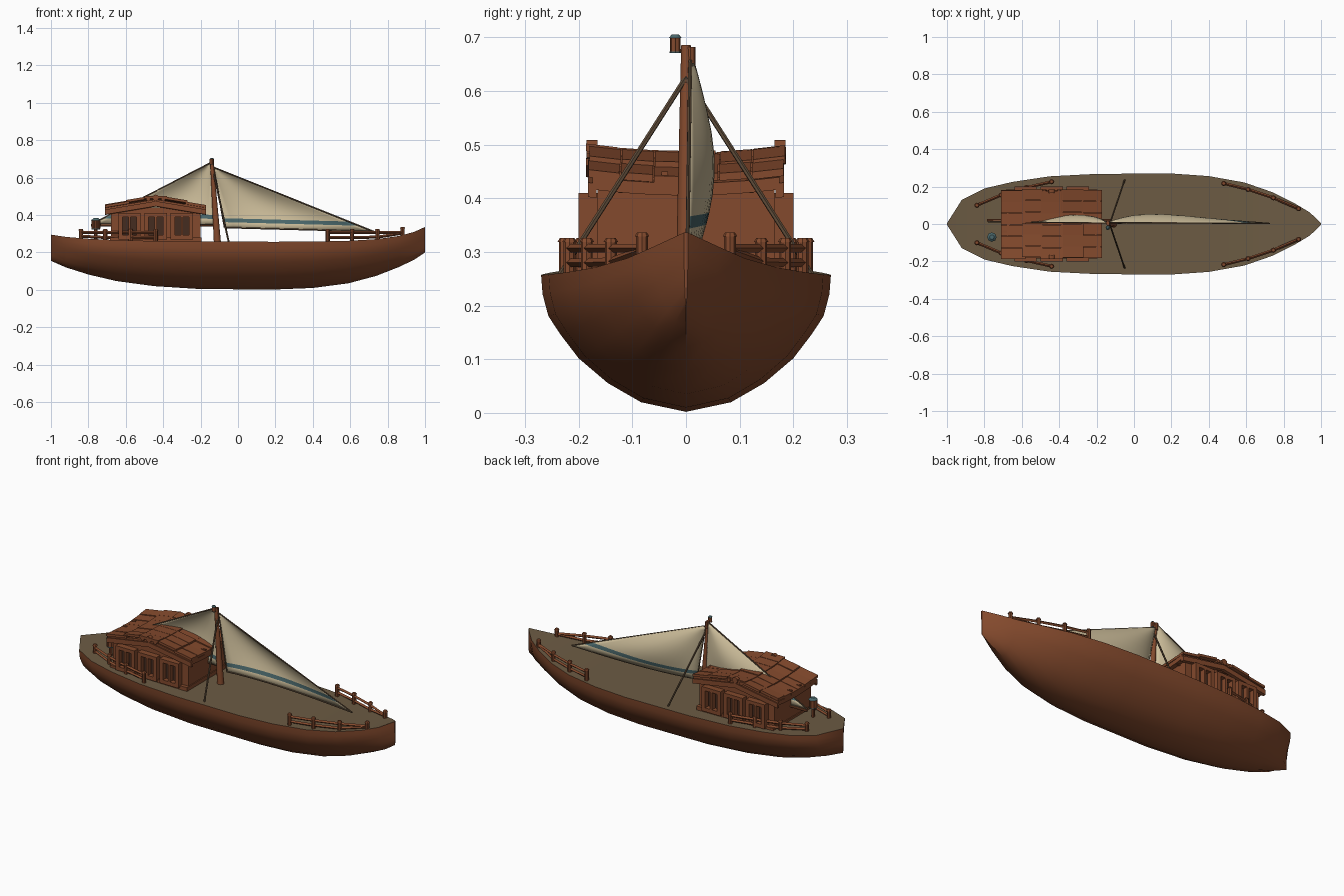
import bpy, bmesh, math, random
from mathutils import Vector as V

random.seed(4)
cube = bpy.data.objects.get("Cube")
if cube:
    bpy.data.objects.remove(cube)


def material(name, color):
    m = bpy.data.materials.new(name)
    m.use_nodes = True
    m.diffuse_color = (*color, 1)
    m.node_tree.nodes["Principled BSDF"].inputs["Base Color"].default_value = (*color, 1)
    return m


WOOD = material("red brown wood", (0.23, 0.068, 0.026))
DECK = material("weathered deck", (0.15, 0.105, 0.057))
CLOTH = material("cream cloth", (0.62, 0.52, 0.33))
TEAL = material("teal", (0.07, 0.14, 0.15))
ROPE = material("dark rope", (0.11, 0.07, 0.04))
DARK = material("dark window", (0.06, 0.025, 0.014))


def finish(name, bm, mats, smooth=None):
    me = bpy.data.meshes.new(name)
    bm.to_mesh(me)
    bm.free()
    ob = bpy.data.objects.new(name, me)
    bpy.context.collection.objects.link(ob)
    for m in mats:
        me.materials.append(m)
    if smooth:
        bpy.ops.object.select_all(action='DESELECT')
        ob.select_set(True)
        bpy.context.view_layer.objects.active = ob
        bpy.ops.object.shade_smooth_by_angle(angle=math.radians(smooth))
    return ob


def add_box(bm, lo, hi, shift=None):
    """Box between two corners; shift(v) optionally bends its vertices."""
    lo, hi = V(lo), V(hi)
    for v in bmesh.ops.create_cube(bm, size=1)["verts"]:
        v.co = (lo + hi) / 2 + V(c * (h - l) for c, h, l in zip(v.co, hi, lo))
        if shift:
            v.co.z += shift(v.co)


def box(name, lo, hi, mat=WOOD):
    bm = bmesh.new()
    add_box(bm, lo, hi)
    return finish(name, bm, [mat])


def add_rod(bm, a, b, r1, r2, sides=8):
    a, b = V(a), V(b)
    vs = bmesh.ops.create_cone(bm, cap_ends=True, segments=sides, radius1=r1,
                               radius2=r2, depth=(b - a).length)["verts"]
    q = (b - a).to_track_quat('Z', 'Y')
    for v in vs:
        v.co = q @ v.co + (a + b) / 2


def rod(name, a, b, r1, r2=None, mat=WOOD, sides=8):
    bm = bmesh.new()
    add_rod(bm, a, b, r1, r1 if r2 is None else r2, sides)
    return finish(name, bm, [mat], 40)


# Hull stations: x, half beam, gunwale height, keel height
STATIONS = [(-1, .004, .295, .155), (-.92, .13, .283, .12), (-.8, .19, .273, .082),
            (-.65, .225, .266, .047), (-.45, .255, .261, .02), (-.2, .268, .258, .004),
            (.2, .27, .257, .002), (.4, .256, .258, .01), (.59, .222, .262, .035),
            (.74, .17, .271, .075), (.86, .11, .288, .122), (.94, .062, .309, .16),
            (1, .004, .336, .2)]
SECTION = [(0, 0), (.31, .07), (.54, .21), (.74, .39), (.87, .57), (.95, .7),
           (.99, .86), (1, 1)]


def gunwale(x):
    for a, b in zip(STATIONS, STATIONS[1:]):
        if a[0] <= x <= b[0]:
            return a[2] + (b[2] - a[2]) * (x - a[0]) / (b[0] - a[0])


bm = bmesh.new()
rings = []
for x, w, top, keel in STATIONS:
    half = [(w * p, keel + (top - keel) * q) for p, q in SECTION]
    ring = [(-y, z) for y, z in half[:0:-1]] + half
    rings.append([bm.verts.new((x, y, z)) for y, z in ring])
for r, s in zip(rings, rings[1:]):
    for i in range(len(r) - 1):
        bm.faces.new((r[i], s[i], s[i + 1], r[i + 1]))
    bm.faces.new((r[0], r[-1], s[-1], s[0])).material_index = 1
bm.faces.new(rings[0])
bm.faces.new(rings[-1][::-1])
bmesh.ops.recalc_face_normals(bm, faces=bm.faces)
finish("hull", bm, [WOOD, DECK], 40)

# Cabin walls and corner trim
CX, HALF = -.44, .27
box("cabin_walls", (-.68, -.165, .25), (-.2, .165, .44))
box("cabin_base", (-.685, -.185, .25), (-.195, .185, .28))

# Window bays on both sides: four frame bars around a recessed pane
for side, label in ((-1, "right"), (1, "left")):
    for i in range(3):
        x0 = -.64 + i * .14
        x1, bm = x0 + .12, bmesh.new()
        for xa, xb, za, zb in ((x0, x0 + .022, .27, .41), (x1 - .022, x1, .27, .41),
                               (x0, x1, .27, .292), (x0, x1, .39, .41),
                               (x0 + .054, x0 + .066, .29, .39)):
            add_box(bm, (xa, side * .18 - .02, za), (xb, side * .18 + .02, zb))
        finish(f"window_frame_{label}_{i + 1}", bm, [WOOD])
        box(f"window_pane_{label}_{i + 1}", (x0 + .02, side * .167 - .004, .29),
            (x1 - .02, side * .167 + .004, .39), DARK)


# Gently pitched roof whose ends lift slightly
def pitch(v):
    return -.045 * (abs(v.x - CX) / HALF) + .012 * (abs(v.y) / .18) ** 2


bm = bmesh.new()
for a, b in ((CX - HALF, CX), (CX, CX + HALF)):
    for k in range(6):
        add_box(bm, (a, -.174 + k * .058, .45), (b, -.116 + k * .058, .473), pitch)
finish("roof_boards", bm, [WOOD])

bm = bmesh.new()
columns = [(-.71, -.58, 0), (-.60, -.49, .008), (-.50, -.38, .012), (-.39, -.27, .008),
           (-.28, -.17, 0)]
for a, b, lift in columns:
    slide = random.uniform(-.008, .008)
    for k in range(6):
        y, z = -.183 + k * .061 + slide, .471 + lift * .7 + random.uniform(0, .006)
        add_box(bm, (a, y + .001, z), (b, y + .06, z + .014), pitch)
finish("roof_tiles", bm, [WOOD])

# Gable trim, ridge ends and eave brackets
for side, label in ((-1, "right"), (1, "left")):
    y = side * .175
    bm = bmesh.new()
    for a, b in ((CX - HALF, CX), (CX, CX + HALF)):
        add_box(bm, (a, y - .008, .435), (b, y + .008, .462), pitch)
    for k in (-1, 1):
        add_rod(bm, (CX + k * .04, y - .01, .484), (CX + k * .04, y + .01, .484), .011, .011)
    add_rod(bm, (CX, y - .01, .492), (CX, y + .01, .492), .017, .017, 12)
    finish(f"gable_trim_{label}", bm, [WOOD])
for x, label in ((-.69, "rear"), (-.19, "front")):
    bm = bmesh.new()
    for k in range(4):
        y = -.12 + k * .08
        add_box(bm, (x - .012, y - .006, .41), (x + .012, y + .006, .45))
    finish(f"eave_brackets_{label}", bm, [WOOD])

# Railings: posts joined by two rails, mirrored across the boat
RAILS = {"bow": [(.48, .217), (.61, .185), (.745, .14), (.88, .082)],
         "stern": [(-.84, .1), (-.71, .155), (-.575, .195), (-.44, .226)]}
for end, posts in RAILS.items():
    for side, label in ((-1, "right"), (1, "left")):
        bm = bmesh.new()
        pts = [V((x, side * y, gunwale(x))) for x, y in posts]
        for p in pts:
            top = V((p.x, p.y, max(.318, p.z + .035)))
            add_rod(bm, p - V((0, 0, .01)), top, .011, .011)
            add_rod(bm, top, top + V((0, 0, .008)), .014, .009)
        for a, b in zip(pts, pts[1:]):
            for z in (.28, .307):
                add_rod(bm, (a.x, a.y, max(z, a.z + .01)), (b.x, b.y, max(z, b.z + .01)),
                        .008, .008, 4)
        finish(f"{end}_railing_{label}", bm, [WOOD], 30)

# Mast with collar and shrouds
rod("mast", (-.11, 0, .25), (-.14, 0, .685), .019, .009, sides=12)
rod("mast_collar", (-.139, .008, .645), (-.14, .008, .682), .01)
for side, label in ((-1, "right"), (1, "left")):
    rod(f"shroud_{label}", (-.13, 0, .625), (-.05, side * .235, .257), .005, mat=ROPE, sides=6)


# Sails: billowed triangles with a coloured band near the foot
def sail(name, head, tack, clew, belly):
    head, tack, clew = V(head), V(tack), V(clew)
    rows, n = [0, .09, .155, .25, .36, .48, .6, .72, .84, .93, .985], 16

    def point(s, t):
        p = tack.lerp(clew, s).lerp(head, t)
        p.y += belly * math.sin(math.pi * s ** .8) * (.5 + .7 * math.sin(math.pi * t)) * (1 - t) ** .4
        return p

    bm = bmesh.new()
    grid = [[bm.verts.new(point(i / n, t)) for i in range(n + 1)] for t in rows]
    for j in range(len(rows) - 1):
        for i in range(n):
            f = bm.faces.new((grid[j][i], grid[j][i + 1], grid[j + 1][i + 1], grid[j + 1][i]))
            f.material_index = int(j == 1)
    ob = finish(name, bm, [CLOTH, TEAL], 60)
    ob.modifiers.new("thickness", 'SOLIDIFY').thickness = .003

    bm = bmesh.new()
    foot = [point(i / n, 0) for i in range(n + 1)]
    for path in (foot, [tack, head], [head, clew]):
        for a, b in zip(path, path[1:]):
            add_rod(bm, a, b, .004, .004, 6)
    finish(name + "_edge_ropes", bm, [ROPE], 40)


sail("fore_sail", (-.13, .008, .655), (-.072, .003, .333), (.725, .003, .312), .048)
sail("aft_sail", (-.145, .005, .68), (-.122, .003, .35), (-.78, .012, .352), .045)
rod("aft_boom", (-.12, .02, .345), (-.785, .02, .345), .006)


# Lanterns: ribbed body between teal caps
def lantern(name, x, y, z, r, h):
    rod(name + "_body", (x, y, z), (x, y, z + h), r)
    bm = bmesh.new()
    for k in range(6):
        a = math.tau * k / 6
        px, py = x + r * math.cos(a), y + r * math.sin(a)
        add_rod(bm, (px, py, z), (px, py, z + h), r * .15, r * .15, 4)
    finish(name + "_ribs", bm, [WOOD])
    rod(name + "_base", (x, y, z - h * .1), (x, y, z), r * 1.1, mat=TEAL)
    rod(name + "_lid", (x, y, z + h), (x, y, z + h * 1.25), r * 1.2, r * .6, TEAL)


lantern("mast_lantern", -.14, -.02, .673, .01, .026)
rod("mast_lantern_arm", (-.14, 0, .675), (-.14, -.02, .675), .003)
lantern("stern_lantern", -.76, -.07, .328, .021, .044)
rod("stern_lantern_post", (-.76, -.07, .26), (-.76, -.07, .33), .009)
